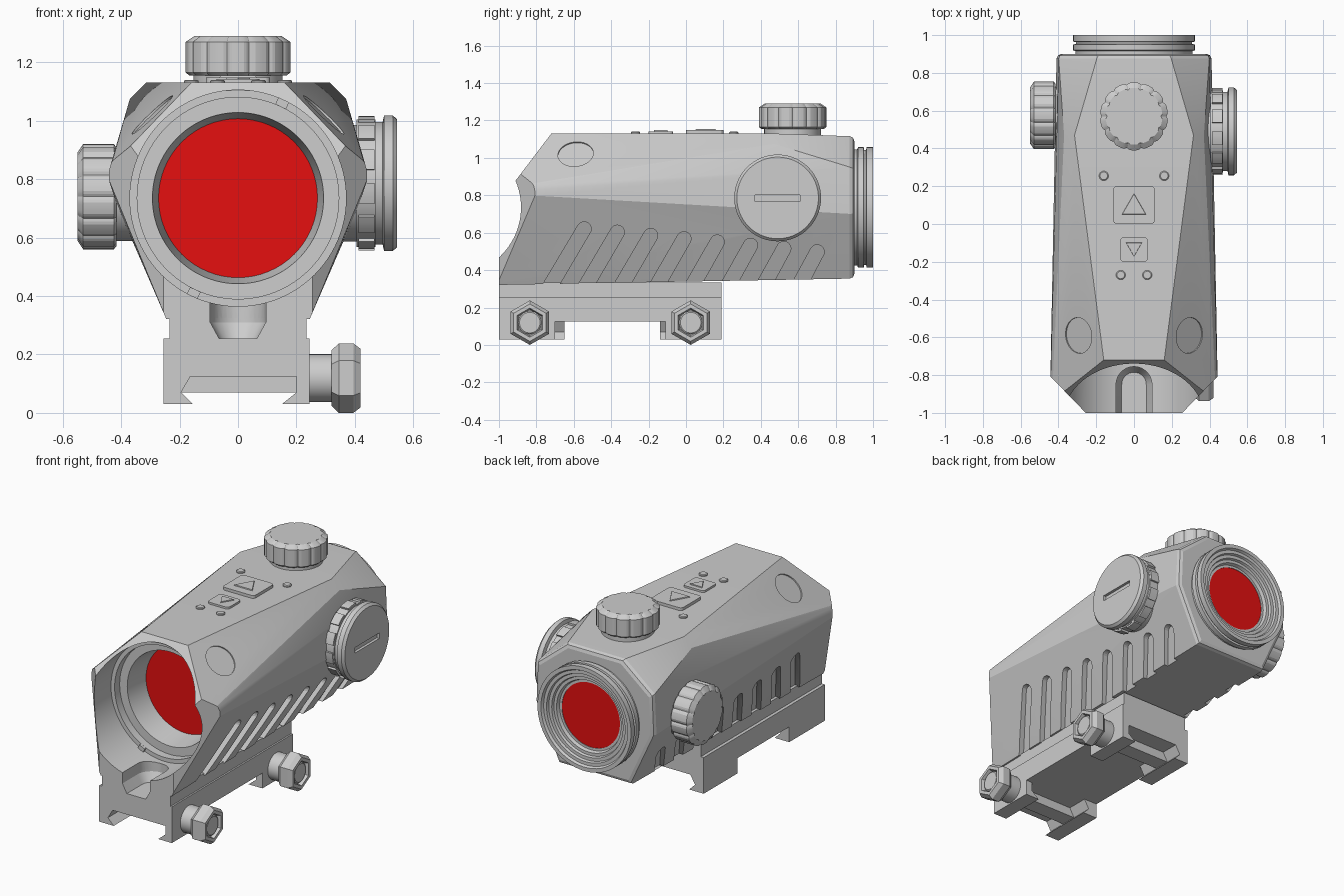
import bpy, bmesh, math
from mathutils import Vector

if "Cube" in bpy.data.objects:
    bpy.data.objects.remove(bpy.data.objects["Cube"])


def material(name, rgb):
    m = bpy.data.materials.new(name)
    m.use_nodes = True
    m.diffuse_color = (*rgb, 1)
    m.node_tree.nodes["Principled BSDF"].inputs["Base Color"].default_value = (*rgb, 1)
    return m


GREY = material("matte grey", (0.61, 0.61, 0.61))
RED = material("lens red", (0.79, 0.005, 0.005))
parts = []


def finish(name, bm, mat=GREY, cutter=False):
    bmesh.ops.recalc_face_normals(bm, faces=bm.faces)
    mesh = bpy.data.meshes.new(name)
    bm.to_mesh(mesh)
    bm.free()
    mesh.materials.append(mat)
    obj = bpy.data.objects.new(name, mesh)
    bpy.context.collection.objects.link(obj)
    if cutter:
        obj.hide_render = True
    else:
        parts.append(obj)
    return obj


def cut(obj, *cutters):
    for c in cutters:
        mod = obj.modifiers.new("cut", 'BOOLEAN')
        mod.operation = 'DIFFERENCE'
        mod.solver = 'EXACT'
        mod.object = c
    deps = bpy.context.evaluated_depsgraph_get()
    mesh = bpy.data.meshes.new_from_object(obj.evaluated_get(deps))
    obj.modifiers.clear()
    obj.data = mesh


def add_hull(bm, points):
    verts = [bm.verts.new(p) for p in points]
    bmesh.ops.convex_hull(bm, input=verts)
    loose = [v for v in bm.verts if not v.link_faces]
    bmesh.ops.delete(bm, geom=loose, context='VERTS')


def add_box(bm, x, y, z):
    add_hull(bm, [(a, b, c) for a in x for b in y for c in z])


def add_prism(bm, profile, y0, y1):
    # extrude an x-z outline along y
    face = bm.faces.new([bm.verts.new((x, y0, z)) for x, z in profile])
    out = bmesh.ops.extrude_face_region(bm, geom=[face])
    verts = [v for v in out["geom"] if isinstance(v, bmesh.types.BMVert)]
    bmesh.ops.translate(bm, vec=(0, y1 - y0, 0), verts=verts)


def circle(r, n=32):
    return [(r * math.cos(math.tau * i / n), r * math.sin(math.tau * i / n)) for i in range(n)]


def add_lathe(bm, profile, axis, centre=(0, 0, 0), segs=64, phase=0.0, lobes=0):
    # profile: (distance along axis, radius); lobes adds grip scallops
    rings = []
    for t, r in profile:
        ring = []
        for i in range(segs):
            a = math.tau * i / segs + phase
            k = r * (1 - 0.05 * max(0, math.cos(lobes * a)) ** 3) if lobes else r
            c, s = k * math.cos(a), k * math.sin(a)
            p = {'X': (t, c, s), 'Y': (s, t, c), 'Z': (c, s, t)}[axis]
            ring.append(bm.verts.new(Vector(p) + Vector(centre)))
        rings.append(ring)
    for a, b in zip(rings, rings[1:]):
        for i in range(segs):
            j = (i + 1) % segs
            bm.faces.new((a[i], a[j], b[j], b[i]))
    bm.faces.new(rings[0])
    bm.faces.new(rings[-1])


def lathe(name, profile, axis, centre=(0, 0, 0), mat=GREY, cutter=False, **kw):
    bm = bmesh.new()
    add_lathe(bm, profile, axis, centre, **kw)
    return finish(name, bm, mat, cutter)


AXIS_Z = 0.735

# faceted housing: top, shoulder, waist and bottom lines
half = [(0.117, -1.05, 1.13), (0.315, 0.47, 1.13), (0.19, 0.9, 1.115),
        (0.44, -1.05, 0.825), (0.37, 0.47, 1.075), (0.4, 0.9, 0.945),
        (0.447, -1.05, 0.812), (0.41, 0.9, 0.7),
        (0.245, -1.05, 0.32), (0.25, 0.9, 0.355)]
bm = bmesh.new()
add_hull(bm, [(s * x, y, z) for x, y, z in half for s in (-1, 1)])
# trim the front: flat face, sloped brow and angled cheeks
for co, no in [((0, -1, 0), (0, -1, 0)), ((0, -0.72, 1.13), (0, -0.25, 0.19)),
               ((0.44, -0.81, 0), (0.175, -0.17, 0)), ((-0.44, -0.81, 0), (-0.175, -0.17, 0))]:
    bmesh.ops.bisect_plane(bm, geom=bm.verts[:] + bm.edges[:] + bm.faces[:],
                           plane_co=co, plane_no=Vector(no).normalized(), clear_outer=True)
    pts = [v.co.copy() for v in bm.verts]
    bm.clear()
    add_hull(bm, pts)
bmesh.ops.dissolve_limit(bm, angle_limit=0.01, verts=bm.verts, edges=bm.edges)
rear = [e for e in bm.edges if all(v.co.y > 0.895 for v in e.verts) and e.calc_face_angle(0) > 0.5]
bmesh.ops.bevel(bm, geom=rear, offset=0.025, segments=2, profile=0.5, affect='EDGES')
housing = finish("housing", bm)

# stepped front bore
bore = lathe("bore_cutter", [(-1.2, 0.37), (-0.72, 0.37), (-0.72, 0.345), (-0.67, 0.345),
             (-0.67, 0.293), (-0.5, 0.27)], 'Y', (0, 0, AXIS_Z), cutter=True, segs=96)

# drain notch at the front lip
bm = bmesh.new()
add_hull(bm, [(x, y + dy, z) for r, z in ((0.065, 0.255), (0.095, 0.31), (0.095, 0.45))
              for x, y in circle(r) for dy in (-0.85, -1.2)])
notch = finish("notch_cutter", bm, cutter=True)

# slanted cooling grooves on the lower sides
bm = bmesh.new()
for i in range(8):
    top, low = Vector((-0.545 + 0.178 * i, 0.62 - 0.0175 * i)), Vector((-0.735 + 0.19 * i, 0.3))
    outline = [Vector(c) + top for c in circle(0.038, 20)]
    outline += [low + Vector((d, 0)) for d in (-0.045, 0.045)]
    for s in (-1, 1):
        add_hull(bm, [(s * (0.245 + (p.y - 0.33) * 0.43 + d), p.x, p.y)
                      for p in outline for d in (-0.03, 0.1)])
grooves = finish("groove_cutter", bm, cutter=True)

# shallow round recesses on the upper facets
a, b, c = Vector((0.16, -0.72, 1.13)), Vector((0.315, 0.47, 1.13)), Vector((0.43, -0.835, 0.86))
n = (c - a).cross(b - a).normalized()
n = n if n.x > 0 else -n
spot = Vector((a.x - (n.y * (-0.59 - a.y) + n.z * (1.02 - a.z)) / n.x, -0.59, 1.02))
turn = n.to_track_quat('Z', 'Y')
bm = bmesh.new()
for s in (-1, 1):
    ring = [spot + turn @ Vector((x, y, z)) for x, y in circle(0.095, 48) for z in (-0.007, 0.08)]
    add_hull(bm, [(s * p.x, p.y, p.z) for p in ring])
recess = finish("recess_cutter", bm, cutter=True)
cut(housing, bore, notch, grooves, recess)

# lenses and rear eyepiece
lathe("front_lens", [(-0.515, 0.272), (-0.498, 0.272)], 'Y', (0, 0, AXIS_Z), RED)
lathe("eyepiece", [(0.88, 0.31), (0.915, 0.31), (0.92, 0.322), (0.95, 0.322), (0.953, 0.308),
      (0.963, 0.308), (0.966, 0.322), (1, 0.322), (1, 0.298), (0.985, 0.29), (0.985, 0.27),
      (0.97, 0.265), (0.97, 0.245), (0.955, 0.24), (0.955, 0.222), (0.935, 0.215),
      (0.935, 0.2), (0.925, 0.2)], 'Y', (0, 0, AXIS_Z))
lathe("rear_lens", [(0.92, 0.2), (0.932, 0.2)], 'Y', (0, 0, AXIS_Z), RED)

# small retaining tabs inside the bore
bm = bmesh.new()
for ang in (65, 245):
    u = Vector((math.cos(math.radians(ang)), 0, math.sin(math.radians(ang))))
    v = Vector((-u.z, 0, u.x))
    add_hull(bm, [u * r + v * w + Vector((0, y, AXIS_Z)) for r in (0.345, 0.372)
                  for w in (-0.02, 0.02) for y in (-0.735, -0.7)])
finish("retaining_tabs", bm)

# top and side adjustment knobs
KNOB = [(0.03, 0.168), (0.04, 0.18), (0.145, 0.18), (0.165, 0.15)]
for name, axis, sign, centre in [("top_knob", 'Z', 1, (0, 0.57, 1.125)),
                                 ("side_knob", 'X', -1, (-0.385, 0.575, 0.74))]:
    lathe(name, [(sign * t, r) for t, r in KNOB], axis, centre, segs=112, lobes=14)
    lathe(name + "_collar", [(sign * t, 0.152) for t in (-0.06, 0.035)], axis, centre)

# battery cap with grip blocks and coin slot
CAP = (0, 0.49, 0.786)
cap = lathe("battery_cap", [(0.3, 0.2), (0.405, 0.2), (0.405, 0.218), (0.47, 0.218), (0.47, 0.21),
            (0.495, 0.21), (0.5, 0.232), (0.53, 0.232), (0.545, 0.218)], 'X', CAP, segs=96)
bm = bmesh.new()
add_box(bm, (0.528, 0.6), (0.37, 0.61), (0.768, 0.802))
cut(cap, finish("slot_cutter", bm, cutter=True))
bm = bmesh.new()
for i in range(12):
    arc = [math.tau * (i + f) / 12 for f in (0, 0.2, 0.4, 0.6)]
    add_hull(bm, [Vector((x, r * math.cos(t), r * math.sin(t))) + Vector(CAP)
                  for t in arc for r in (0.205, 0.23) for x in (0.412, 0.468)])
finish("cap_grip_blocks", bm)

# control buttons with arrow plates
for name, y, w, h, top, turn_dir in [("large_button", 0.1, 0.11, 0.1, 1.148, 1),
                                     ("small_button", -0.135, 0.073, 0.065, 1.142, -1)]:
    bm = bmesh.new()
    add_hull(bm, [(x + sx * (w - 0.02), cy + y + sy * (h - 0.02), z) for x, cy in circle(0.02, 16)
                  for sx in (-1, 1) for sy in (-1, 1) for z in (1.11, top)])
    finish(name, bm)
    lathe(name + "_arrow", [(top - 0.003, w * 0.68), (top + 0.006, w * 0.64)], 'Z',
          (0, y - 0.012 * turn_dir, 0), segs=3, phase=turn_dir * math.pi / 2)
bm = bmesh.new()
for x, y in ((0.16, 0.255), (0.07, -0.27)):
    for s in (-1, 1):
        add_lathe(bm, [(1.11, 0.025), (1.136, 0.025), (1.14, 0.02)], 'Z', (s * x, y, 0), segs=24)
finish("indicator_dots", bm)

# rail mount: upper block, then hooked jaws at both ends
bm = bmesh.new()
add_prism(bm, [(-0.235, 0.335), (0.235, 0.335), (0.235, 0.255), (0.245, 0.255), (0.245, 0.125),
               (-0.255, 0.125), (-0.255, 0.255), (-0.235, 0.255)], -1, 0.19)
mount = finish("mount_block", bm)
cut(mount, notch)
bm = bmesh.new()
for y0, y1 in ((-1, -0.65), (-0.14, 0.19)):
    add_prism(bm, [(-0.255, 0.13), (-0.255, 0.03), (-0.155, 0.03), (-0.195, 0.07), (-0.16, 0.13)], y0, y1)
for y0, y1 in ((-1, -0.7), (-0.11, 0.19)):
    add_prism(bm, [(0.2, 0.13), (0.2, 0.07), (0.15, 0.03), (0.245, 0.03), (0.245, 0.13)], y0, y1)
finish("rail_jaws", bm)

# cross bolts with chamfered hex nuts
for name, y in (("front", -0.835), ("rear", 0.025)):
    at = (0, y, 0.119)
    bm = bmesh.new()
    add_box(bm, (-0.2, 0.21), (y - 0.05, y + 0.05), (0.07, 0.13))
    finish(name + "_cross_bar", bm)
    lathe(name + "_bolt_shaft", [(0.2, 0.082), (0.33, 0.082)], 'X', at, segs=40)
    lathe(name + "_nut", [(0.32, 0.095), (0.345, 0.119), (0.395, 0.119), (0.42, 0.1),
          (0.42, 0.078), (0.395, 0.07)], 'X', at, segs=6, phase=math.pi / 2)
    lathe(name + "_bolt_end", [(0.38, 0.062), (0.405, 0.062), (0.41, 0.055)], 'X', at, segs=40)

# remove cutters, then smooth the round parts
for obj in [o for o in bpy.data.objects if o.name.endswith("_cutter")]:
    bpy.data.objects.remove(obj)
bpy.ops.object.select_all(action='DESELECT')
for obj in parts:
    obj.select_set(True)
bpy.context.view_layer.objects.active = housing
bpy.ops.object.shade_smooth_by_angle(angle=math.radians(15))
